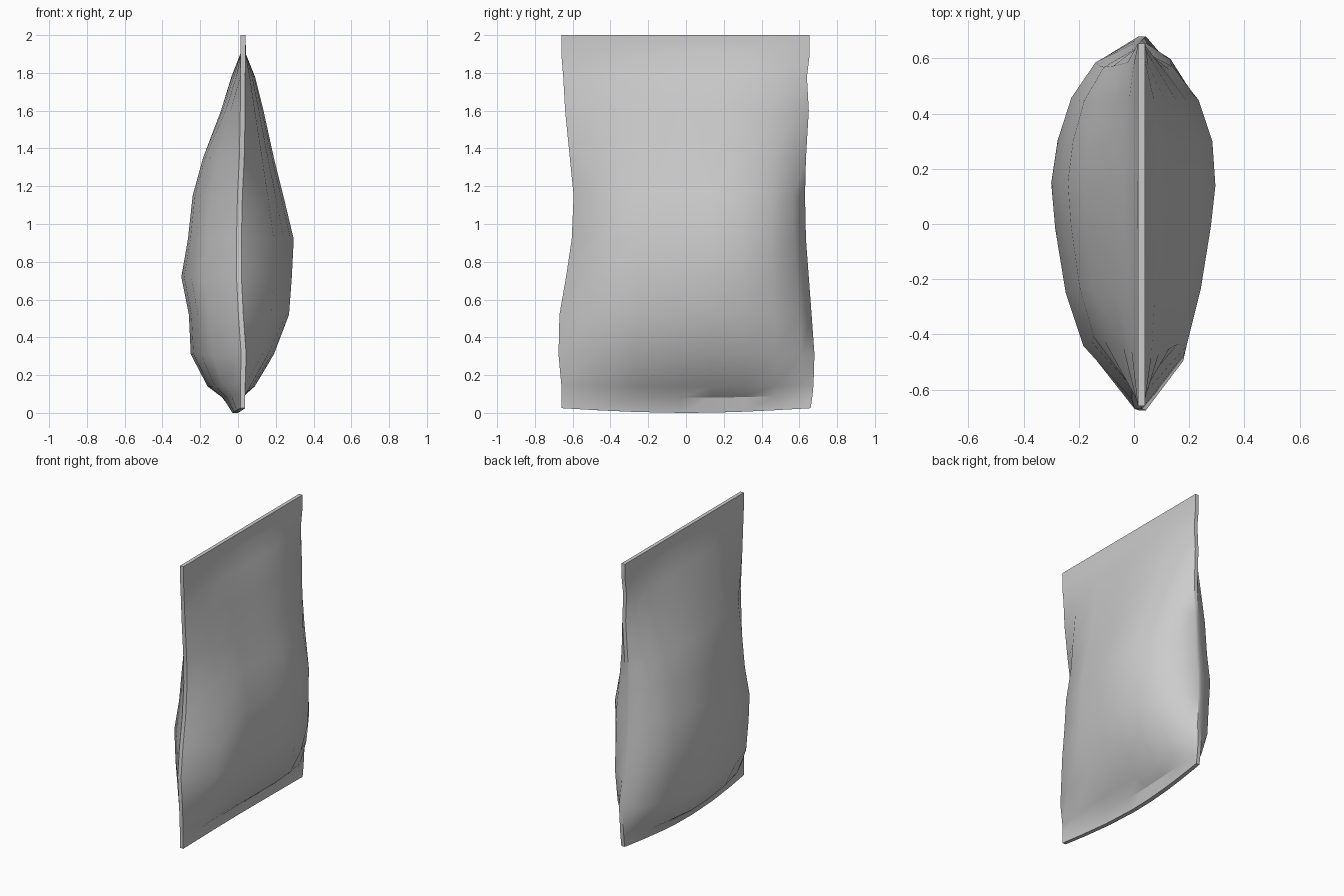
import bpy, bmesh, math

cube = bpy.data.objects.get("Cube")
if cube:
    bpy.data.objects.remove(cube, do_unlink=True)

# One plain wrapper colour
mat = bpy.data.materials.new("light_grey")
mat.use_nodes = True
grey = (0.6, 0.6, 0.6, 1)
mat.diffuse_color = grey
mat.node_tree.nodes["Principled BSDF"].inputs["Base Color"].default_value = grey

# Height rows: z, front edge y, back edge y, seam x, right bulge x, left bulge x
ROWS = [
    (0.00, -.66, .66, .025, .01, .04),
    (0.08, -.66, .67, .025, -.06, .045),
    (0.14, -.66, .675, .025, -.15, .10),
    (0.31, -.675, .68, .03, -.25, .19),
    (0.52, -.67, .665, .015, -.26, .27),
    (0.72, -.635, .65, .005, -.30, .285),
    (0.92, -.605, .635, .005, -.265, .295),
    (1.15, -.595, .63, .01, -.24, .24),
    (1.35, -.615, .635, .02, -.185, .19),
    (1.60, -.64, .65, .025, -.09, .135),
    (1.78, -.65, .64, .025, -.035, .09),
    (1.90, -.66, .655, .027, .012, .042),
    (2.00, -.66, .655, .027, .014, .04),
]
# Pillow cross-section: position from front edge to back edge, share of bulge
SECTION_LEFT = [(0, 0), (.13, .62), (.30, .81), (.48, .94), (.60, 1),
                (.73, .96), (.85, .78), (.95, .43), (1, 0)]
SECTION_RIGHT = [(0, 0), (.15, .60), (.30, .82), (.48, .95), (.61, 1),
                 (.73, .92), (.85, .75), (.95, .45), (1, 0)]
SEAL = 0.013


def ring(row):
    """Closed loop of points around the bag at one height."""
    z, front, back, seam, right, left = row
    # Corners pinch together towards the two sealed ends
    end = max(0, abs(z - 0.85) - 0.45) / 0.7
    power = 1 + 0.8 * min(end, 1)
    low = max(0, 1 - z / 0.2)
    pts = []
    for side, bulge, section in ((1, left, SECTION_LEFT), (-1, right, SECTION_RIGHT[::-1])):
        depth = max(abs(bulge - seam) - SEAL, 0)
        for t, share in section:
            sag = math.sin(math.pi * t)
            x = seam + side * (SEAL + depth * share ** power) - 0.04 * low * sag
            y = front + (back - front) * t
            pts.append((x, y, z + 0.025 * low * (1 - sag)))
    return pts


# Filled bag with flat seals at top and bottom
bm = bmesh.new()
rings = [[bm.verts.new(p) for p in ring(row)] for row in ROWS]
count = len(rings[0])
for lower, upper in zip(rings, rings[1:]):
    for i in range(count):
        j = (i + 1) % count
        bm.faces.new((lower[i], lower[j], upper[j], upper[i]))
for loop in (rings[0], rings[-1]):
    for i in range(count // 2 - 1):
        bm.faces.new((loop[i], loop[i + 1], loop[count - 2 - i], loop[count - 1 - i]))
bmesh.ops.recalc_face_normals(bm, faces=bm.faces)

mesh = bpy.data.meshes.new("pillow_bag")
bm.to_mesh(mesh)
bm.free()
mesh.materials.append(mat)
bag = bpy.data.objects.new("pillow_bag", mesh)
bpy.context.collection.objects.link(bag)
bpy.ops.object.select_all(action="DESELECT")
bag.select_set(True)
bpy.context.view_layer.objects.active = bag
bpy.ops.object.shade_smooth_by_angle(angle=math.radians(32))
